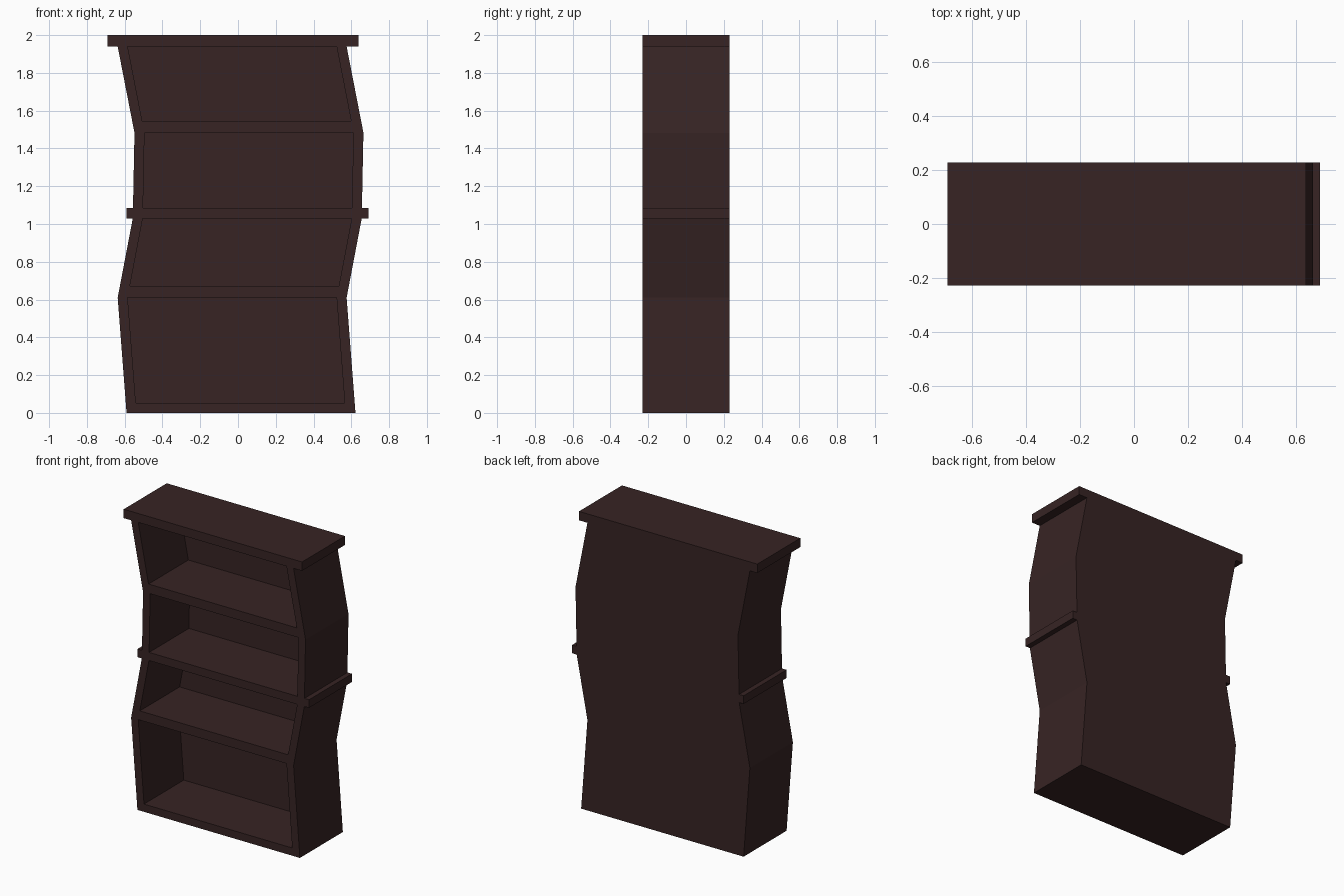
import bpy, bmesh

if "Cube" in bpy.data.objects:
    bpy.data.objects.remove(bpy.data.objects["Cube"])

HALF_D = 0.229      # half depth
WIDTH = 1.212       # carcass width
SIDE = 0.053        # side board thickness
INNER = 0.195       # y of the inner back wall

wood = bpy.data.materials.new("dark_wood")
wood.diffuse_color = (0.038, 0.0175, 0.0175, 1)
wood.use_nodes = True
wood.node_tree.nodes["Principled BSDF"].inputs["Base Color"].default_value = wood.diffuse_color


def finish(name, bm):
    mesh = bpy.data.meshes.new(name)
    bm.to_mesh(mesh)
    bm.free()
    mesh.materials.append(wood)
    obj = bpy.data.objects.new(name, mesh)
    bpy.context.collection.objects.link(obj)
    return obj


# wobbly left edge of the case: (z, x)
KINKS = [(0, -0.59), (0.61, -0.637), (1.03, -0.557), (1.483, -0.548), (1.94, -0.637)]


def left_x(z):
    for (z0, x0), (z1, x1) in zip(KINKS, KINKS[1:]):
        if z <= z1:
            return x0 + (x1 - x0) * (z - z0) / (z1 - z0)


def prism(name, pts):
    """Extrude an (x, z) outline through the whole depth."""
    bm = bmesh.new()
    face = bm.faces.new([bm.verts.new((x, -HALF_D, z)) for x, z in pts])
    ext = bmesh.ops.extrude_face_region(bm, geom=[face], use_keep_orig=True)
    bmesh.ops.translate(bm, vec=(0, 2 * HALF_D, 0),
                        verts=[v for v in ext["geom"] if isinstance(v, bmesh.types.BMVert)])
    bmesh.ops.recalc_face_normals(bm, faces=bm.faces[:])
    return finish(name, bm)


# case: front grid, extruded to depth, compartments pushed in
levels = [0, 0.052, 0.61, 0.672, 1.03, 1.085, 1.483, 1.545, 1.94]
columns = [0, SIDE, WIDTH - SIDE, WIDTH]
bm = bmesh.new()
grid = [[bm.verts.new((left_x(z) + c, -HALF_D, z)) for c in columns] for z in levels]
openings = []
for i in range(len(levels) - 1):
    for j in range(3):
        f = bm.faces.new((grid[i][j], grid[i][j + 1], grid[i + 1][j + 1], grid[i + 1][j]))
        if j == 1 and i % 2 == 1:
            openings.append(f)
ext = bmesh.ops.extrude_face_region(bm, geom=bm.faces[:], use_keep_orig=True)
bmesh.ops.translate(bm, vec=(0, 2 * HALF_D, 0),
                    verts=[v for v in ext["geom"] if isinstance(v, bmesh.types.BMVert)])
pushed = bmesh.ops.extrude_discrete_faces(bm, faces=openings)["faces"]
for f in pushed:
    for v in f.verts:
        v.co.y = INNER
bmesh.ops.recalc_face_normals(bm, faces=bm.faces[:])
# the top board closes the case
bmesh.ops.delete(bm, geom=[f for f in bm.faces if all(v.co.z > 1.939 for v in f.verts)],
                 context='FACES')
finish("bookcase_case", bm)

# top board
prism("top_board", [(-0.692, 1.94), (0.638, 1.94), (0.638, 2), (-0.692, 2)])

# shelf ends poking out of both sides
z0, z1 = 1.03, 1.085
prism("left_shelf_end", [(-0.59, z0), (left_x(z0), z0), (left_x(z1), z1), (-0.59, z1)])
prism("right_shelf_end", [(left_x(z0) + WIDTH, z0), (0.69, z0), (0.69, z1),
                          (left_x(z1) + WIDTH, z1)])
